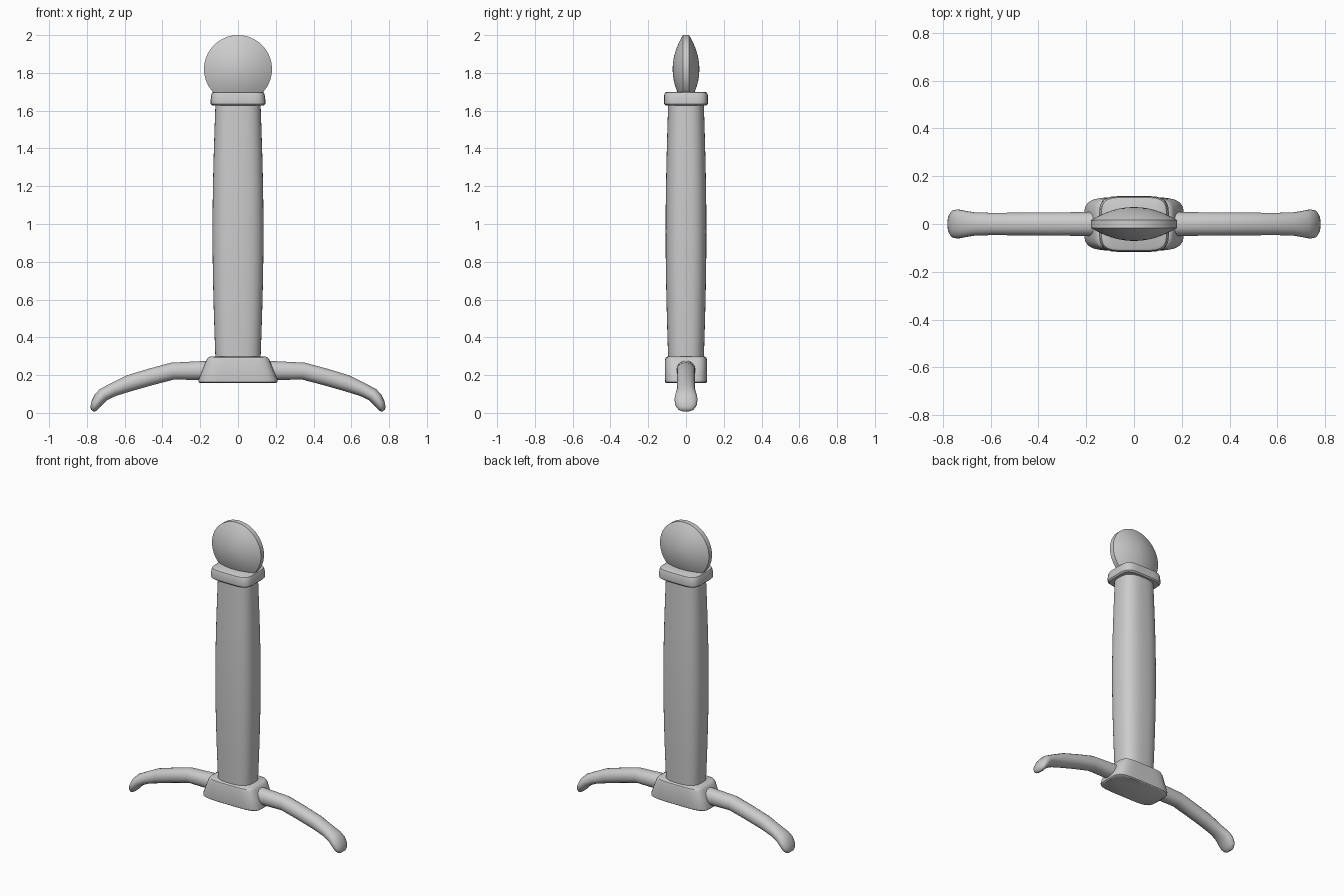
import bpy, bmesh, math
from mathutils import Vector

if "Cube" in bpy.data.objects:
    bpy.data.objects.remove(bpy.data.objects["Cube"])


def outline(a, b, n, count):
    """Superellipse outline: n=2 is an ellipse, larger n is boxier."""
    pts = []
    for i in range(count):
        t = 2 * math.pi * (i + 0.5) / count
        c, s = math.cos(t), math.sin(t)
        r = (abs(c) ** n + abs(s) ** n) ** (-1 / n)
        pts.append((a * c * r, b * s * r))
    return pts


def loft(name, rings, angle=35):
    """Skin a list of equal rings and cap both ends."""
    bm = bmesh.new()
    loops = [[bm.verts.new(p) for p in ring] for ring in rings]
    for lo, hi in zip(loops, loops[1:]):
        for i in range(len(lo)):
            j = (i + 1) % len(lo)
            bm.faces.new((lo[i], lo[j], hi[j], hi[i]))
    bm.faces.new(loops[0])
    bm.faces.new(loops[-1])
    bmesh.ops.recalc_face_normals(bm, faces=bm.faces)
    mesh = bpy.data.meshes.new(name)
    bm.to_mesh(mesh)
    bm.free()
    obj = bpy.data.objects.new(name, mesh)
    bpy.context.collection.objects.link(obj)
    bpy.ops.object.select_all(action='DESELECT')
    obj.select_set(True)
    bpy.context.view_layer.objects.active = obj
    bpy.ops.object.shade_smooth_by_angle(angle=math.radians(angle))
    return obj


def upright(name, profile, n, count=48):
    """Profile rows are (z, half width, half depth)."""
    return loft(name, [[(x, y, z) for x, y in outline(a, b, n, count)]
                       for z, a, b in profile])


# Grip with a gentle swell
grip = []
for i in range(11):
    t = i / 10
    swell = math.sin(math.pi * t)
    grip.append((0.27 + 1.38 * t, 0.119 + 0.016 * swell, 0.094 + 0.014 * swell))
upright("grip", grip, 2.7)

# Collar under the pommel
upright("collar", [(1.628, 0.137, 0.108), (1.636, 0.145, 0.116), (1.65, 0.146, 0.117),
                   (1.685, 0.141, 0.115), (1.695, 0.137, 0.111), (1.70, 0.128, 0.102)], 5)

# Tapered block in the middle of the guard
upright("guard_block", [(0.157, 0.200, 0.103), (0.163, 0.208, 0.111), (0.175, 0.209, 0.112),
                        (0.28, 0.167, 0.112), (0.292, 0.159, 0.108), (0.298, 0.148, 0.098)], 5)

# Lens shaped disc pommel
pommel = []
rim = 0.016
for i in range(-10, 11):
    if i == 0:
        continue
    t = (abs(i) - 1) / 9
    r = 0.18 * math.cos(t * math.pi / 2 * 0.985)
    y = rim + 0.055 * (1 - (r / 0.18) ** 2)
    y = math.copysign(y, i)
    pommel.append([(x, y, 1.82 + z) for x, z in outline(r, r, 2, 64)])
loft("pommel", pommel, 30)

# Curved guard arms: (upper x, z), (lower x, z), half depth
arm = [((0.13, 0.278), (0.13, 0.174), 0.050),
       ((0.20, 0.274), (0.20, 0.174), 0.050),
       ((0.355, 0.266), (0.34, 0.176), 0.049),
       ((0.48, 0.232), (0.455, 0.146), 0.048),
       ((0.592, 0.198), (0.56, 0.116), 0.047),
       ((0.68, 0.154), (0.645, 0.090), 0.048),
       ((0.733, 0.125), (0.69, 0.069), 0.056),
       ((0.758, 0.098), (0.715, 0.046), 0.061),
       ((0.776, 0.062), (0.737, 0.022), 0.057),
       ((0.781, 0.034), (0.752, 0.009), 0.042),
       ((0.779, 0.018), (0.764, 0.006), 0.022)]
for side, label in ((1, "right"), (-1, "left")):
    rings = []
    for up, low, depth in arm:
        u, l = Vector((up[0], 0, up[1])), Vector((low[0], 0, low[1]))
        mid, half = (u + l) / 2, (u - l) / 2
        ring = []
        for c, s in outline(1, 1, 2.2, 20):
            p = mid + half * s
            ring.append((side * p.x, depth * c, p.z))
        rings.append(ring)
    loft("guard_arm_" + label, rings, 50)
